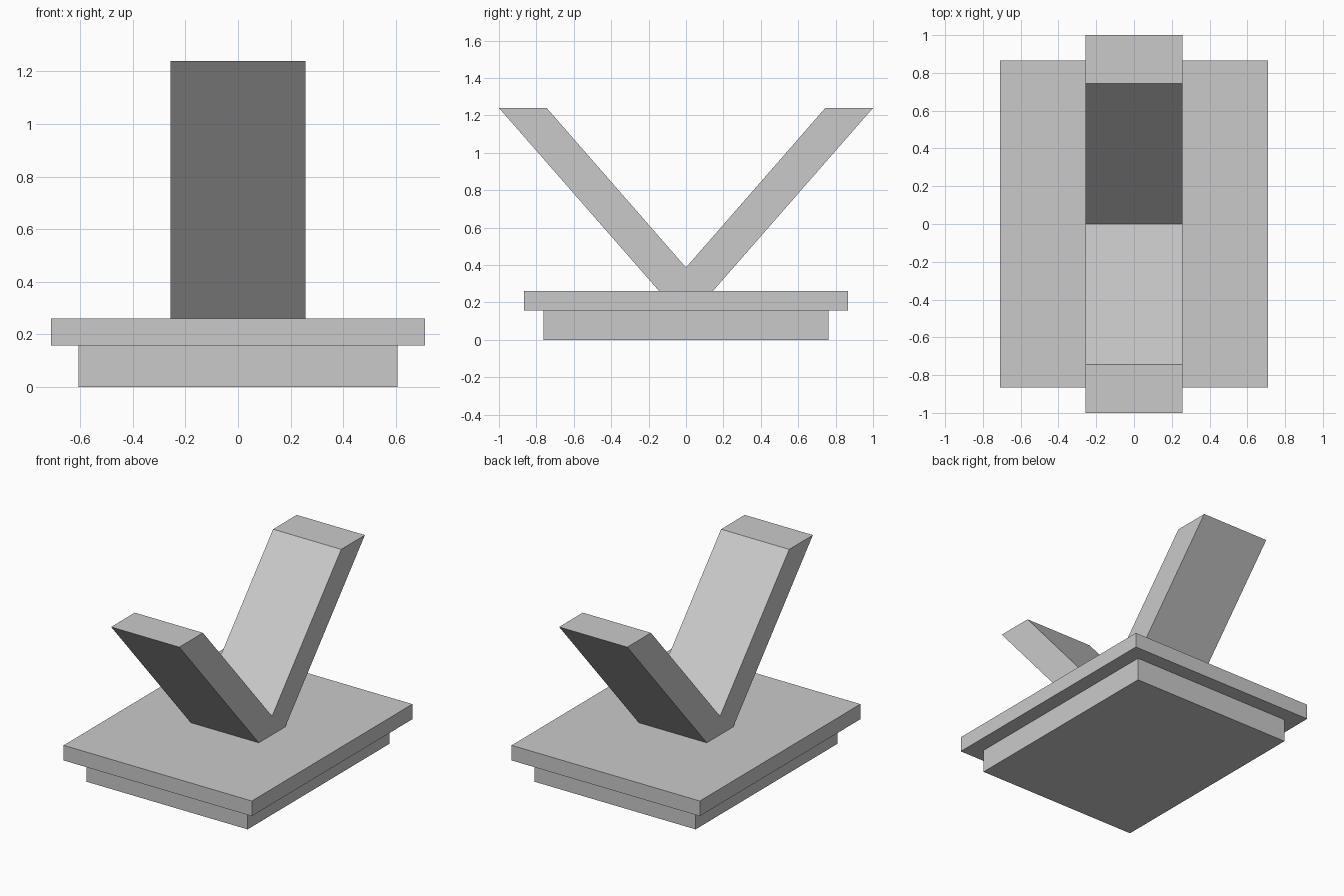
import bpy
import bmesh

cube = bpy.data.objects.get("Cube")
if cube:
    bpy.data.objects.remove(cube, do_unlink=True)

# One plain grey for the whole model
grey = bpy.data.materials.new("light_grey")
grey.use_nodes = True
colour = (0.59, 0.59, 0.59, 1)
grey.diffuse_color = colour
grey.node_tree.nodes["Principled BSDF"].inputs["Base Color"].default_value = colour


def extrude_profile(name, profile, half_width):
    """Extrude a (y, z) outline along x, centred on x = 0."""
    bm = bmesh.new()
    face = bm.faces.new([bm.verts.new((-half_width, y, z)) for y, z in profile])
    result = bmesh.ops.extrude_face_region(bm, geom=[face])
    verts = [v for v in result["geom"] if isinstance(v, bmesh.types.BMVert)]
    bmesh.ops.translate(bm, verts=verts, vec=(2 * half_width, 0, 0))
    bmesh.ops.recalc_face_normals(bm, faces=bm.faces)
    mesh = bpy.data.meshes.new(name)
    bm.to_mesh(mesh)
    bm.free()
    mesh.materials.append(grey)
    obj = bpy.data.objects.new(name, mesh)
    bpy.context.collection.objects.link(obj)
    return obj


def slab(name, half_x, half_y, bottom, top):
    outline = [(-half_y, bottom), (half_y, bottom), (half_y, top), (-half_y, top)]
    return extrude_profile(name, outline, half_x)


# Stepped base
slab("base_plinth", 0.607, 0.763, 0, 0.157)
slab("base_plate", 0.71, 0.865, 0.157, 0.26)

# V-shaped cradle: one half of the outline, mirrored across y = 0
half = [(0.143, 0.26), (1.0, 1.24), (0.745, 1.24)]
outline = half + [(0, 0.387)] + [(-y, z) for y, z in reversed(half)]
extrude_profile("v_cradle", outline, 0.257)
